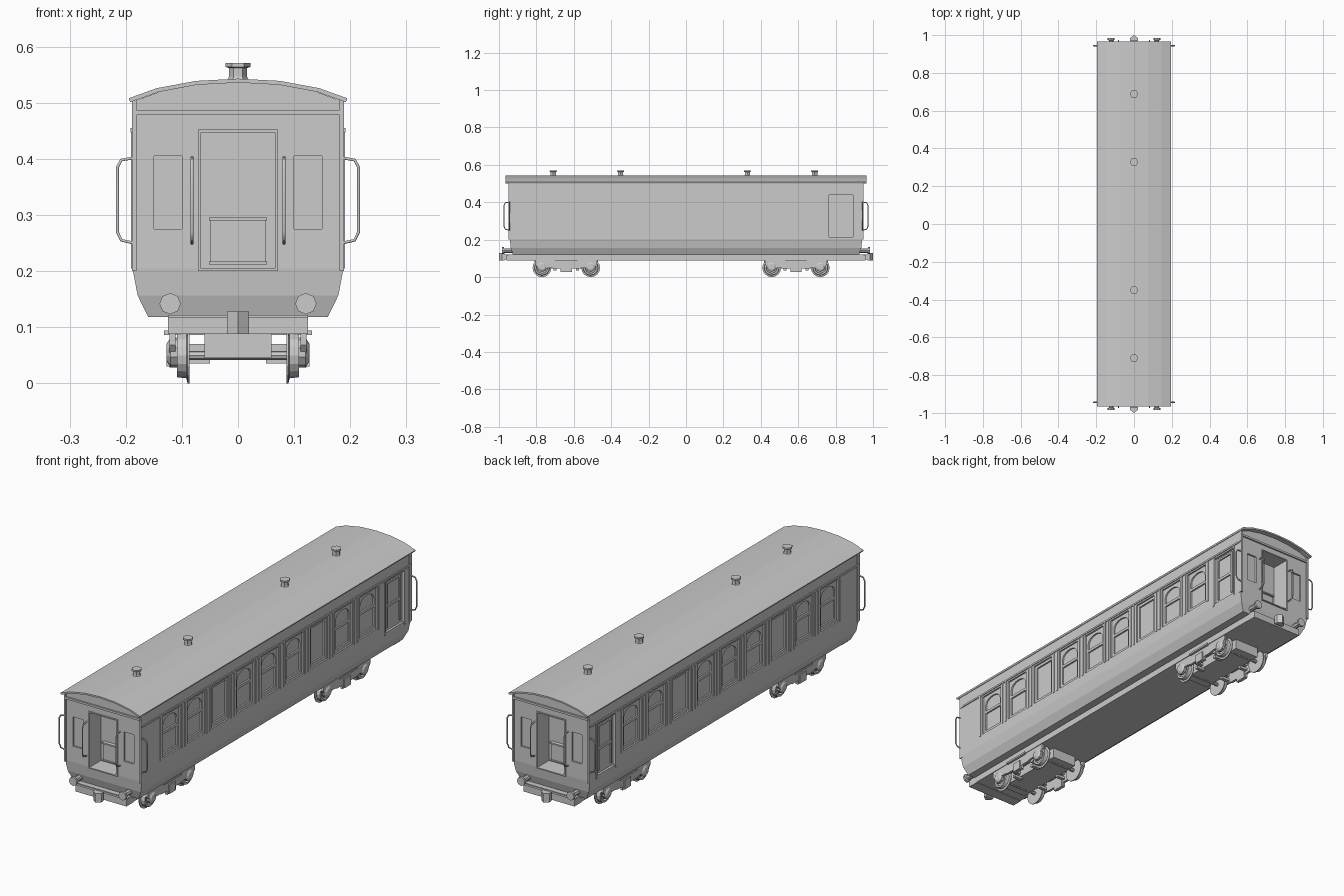
import bpy, bmesh, math
from mathutils import Vector

if "Cube" in bpy.data.objects:
    bpy.data.objects.remove(bpy.data.objects["Cube"])

def finish(name, bm):
    bmesh.ops.recalc_face_normals(bm, faces=bm.faces[:])
    me = bpy.data.meshes.new(name)
    bm.to_mesh(me)
    bm.free()
    ob = bpy.data.objects.new(name, me)
    bpy.context.collection.objects.link(ob)
    return ob

def add_box(bm, x0, x1, y0, y1, z0, z1):
    v = [bm.verts.new((x, y, z)) for x in (x0, x1) for y in (y0, y1) for z in (z0, z1)]
    for f in ((0, 1, 3, 2), (4, 6, 7, 5), (0, 4, 5, 1), (2, 3, 7, 6), (0, 2, 6, 4), (1, 5, 7, 3)):
        bm.faces.new([v[i] for i in f])

def boxes(name, lst):
    bm = bmesh.new()
    for b in lst:
        add_box(bm, *b)
    return finish(name, bm)

def loft(name, rings):
    bm = bmesh.new()
    vs = [[bm.verts.new(p) for p in r] for r in rings]
    n = len(vs[0])
    for a, b in zip(vs, vs[1:]):
        for i in range(n):
            bm.faces.new((a[i], a[(i + 1) % n], b[(i + 1) % n], b[i]))
    bm.faces.new(vs[0])
    bm.faces.new(vs[-1])
    return finish(name, bm)

def lathe(name, centre, axis, profile, n):
    """Turned part: profile is (radius, offset along axis)."""
    c = Vector(centre)
    a = Vector(axis)
    u = Vector((0, 0, 1)) if abs(a.z) < .5 else Vector((1, 0, 0))
    w = a.cross(u)
    t = [2 * math.pi * k / n for k in range(n)]
    return loft(name, [[c + a * h + r * (u * math.cos(q) + w * math.sin(q)) for q in t] for r, h in profile])

def rail(name, pts, r=.003):
    cu = bpy.data.curves.new(name, 'CURVE')
    cu.dimensions = '3D'
    cu.bevel_depth = r
    cu.bevel_resolution = 1
    cu.use_fill_caps = True
    sp = cu.splines.new('POLY')
    sp.points.add(len(pts) - 1)
    for p, q in zip(sp.points, pts):
        p.co = (*q, 1)
    bpy.context.collection.objects.link(bpy.data.objects.new(name, cu))

SIDES = (-1, 1)
def span(s, a, b):
    return tuple(sorted((s * a, s * b)))

# Carriage body, tucked in at the bottom
levels = [(.118, .16, .925), (.157, .179, .937), (.205, .188, .942), (.507, .188, .942)]
body = loft('carriage_body', [[(-x, -y, z), (x, -y, z), (x, y, z), (-x, y, z)] for z, x, y in levels])

# Recesses for windows, side doors and end doors
bays = [-.735 + .1725 * i for i in range(9)]
cuts = []
for s in SIDES:
    for c in bays:
        cuts.append((*span(s, .174, .25), c - .06, c + .06, .255, .44))
    cuts.append((*span(s, .178, .25), .765, .893, .215, .44))
    cuts.append((-.066, .066, *span(s, .865, 1.1), .205, .447))
    for t in SIDES:
        cuts.append((*span(t, .1, .15), *span(s, .934, 1.1), .275, .405))
cutter = boxes('recess_cutter', cuts)
cutter.hide_render = True
mod = body.modifiers.new('recesses', 'BOOLEAN')
mod.operation = 'DIFFERENCE'
mod.solver = 'EXACT'
mod.object = cutter
bpy.context.view_layer.objects.active = body
bpy.ops.object.modifier_apply(modifier='recesses')
bpy.data.objects.remove(cutter)

# Roof sheet and the curved end fillers below it
arc = [(.195, .508), (.145, .526), (.075, .539), (0, .543)]
arc = arc + [(-x, z) for x, z in arc[-2::-1]]
sheet = arc + [(x * .985, z - .007) for x, z in arc[::-1]]
loft('roof', [[(x, y, z) for x, z in sheet] for y in (-.965, .965)])
fill = [(x * .96, z - .006) for x, z in arc] + [(-.187, .495), (.187, .495)]
loft('roof_filler', [[(x, y, z) for x, z in fill] for y in (-.942, .942)])

# Six-sided roof vents
for y in (-.71, -.35, .328, .688):
    lathe('roof_vent', (0, y, 0), (0, 0, 1),
          [(.02, .535), (.016, .547), (.016, .562), (.022, .564), (.022, .571)], 6)

# Side window sashes, arched on most bays, with pillar beading
for s in SIDES:
    x0, x1 = span(s, .172, .181)
    frames = []
    for i, c in enumerate(bays):
        for t in SIDES:
            frames.append((x0, x1, *sorted((c + t * .06, c + t * .048)), .255, .44))
            frames.append((*span(s, .186, .191), c + t * .075 - .004, c + t * .075 + .004, .25, .45))
        frames.append((x0, x1, c - .05, c + .05, .255, .27))
        if i in (2, 6):
            frames.append((x0, x1, c - .05, c + .05, .428, .44))
            continue
        frames.append((x0, x1, c - .05, c + .05, .355, .367))
        arch = [(c + .048 * math.cos(math.pi * k / 8), .395 + .032 * math.sin(math.pi * k / 8)) for k in range(9)]
        arch += [(c - .048, .44), (c + .048, .44)]
        loft('arched_light', [[(x, y, z) for y, z in arch] for x in (x0, x1)])
    boxes('window_frames', frames)
    # Side mouldings, side door frame and lower door panel
    boxes('waist_and_cornice', [(*span(s, .185, .192), -.942, .942, .447, .455)])
    boxes('side_door', [(*span(s, .175, .184), .78, .788, .23, .43), (*span(s, .175, .184), .87, .878, .23, .43),
                        (*span(s, .175, .184), .788, .87, .32, .332), (*span(s, .175, .184), .788, .87, .422, .43),
                        (*span(s, .185, .191), .757, .765, .205, .448), (*span(s, .185, .191), .893, .901, .205, .448)])

for s in SIDES:
    # End cornice, corner posts, doorway surround and recessed door
    ends = [(-.182, .182, *span(s, .938, .949), .478, .487),
            (-.071, .071, *span(s, .938, .947), .447, .452),
            (-.071, .071, *span(s, .938, .947), .2, .205)]
    for t in SIDES:
        ends.append((*span(t, .181, .189), *span(s, .93, .948), .2, .505))
        ends.append((*span(t, .066, .071), *span(s, .938, .947), .205, .447))
    boxes('end_mouldings', ends)
    boxes('end_door_panel', [(-.05, .05, *span(s, .86, .872), .217, .29),
                             (-.052, .052, *span(s, .86, .882), .29, .296),
                             (-.052, .052, *span(s, .86, .878), .212, .217)])
    # Headstock and coupler
    boxes('buffer_beam', [(-.125, .125, *span(s, .91, .96), .088, .118)])
    boxes('coupler', [(-.012, .012, *span(s, .95, .98), .095, .12)])
    loft('coupler_head', [[(x, s * y, z) for x, y in ((-.02, .97), (.02, .97), (.02, .985), (0, 1), (-.02, .985))]
                          for z in (.088, .128)])
    for t in SIDES:
        # Buffers
        lathe('buffer', (t * .121, 0, .142), (0, s, 0),
              [(.012, .925), (.012, .972), (.019, .974), (.019, .984)], 8)
        # Handrails on the end wall and on the corner
        rail('end_handrail', [(t * .082, s * y, z) for y, z in
                              ((.94, .25), (.966, .256), (.972, .27), (.972, .385), (.966, .398), (.94, .402))])
        rail('corner_handrail', [(t * x, s * .944, z) for x, z in
                                 ((.185, .25), (.208, .255), (.215, .27), (.215, .385), (.208, .398), (.185, .402))])

# Underframe
boxes('underframe', [(-.125, .125, -.95, .95, .09, .122)])

# Bogies
for c in (-.64, .588):
    boxes('bogie_bolster', [(-.06, .06, c - .17, c + .17, .045, .092),
                            (-.132, .132, c - .06, c + .06, .086, .094)])
    for s in SIDES:
        outline = [(-.165, .092), (-.165, .068), (-.15, .05), (-.085, .05), (-.065, .045), (-.03, .045), (-.03, .028)]
        outline += [(-y, z) for y, z in outline[::-1]]
        loft('bogie_side_frame', [[(s * x, c + y, z) for y, z in outline] for x in (.111, .122)])
        boxes('bogie_spring', [(*span(s, .11, .127), c - .022, c + .022, .03, .07)])
        boxes('brake_bars', [(*span(s, .05, .09), c + d - .008, c + d + .008, z, z + .012)
                             for d in (-.06, .06) for z in (.035, .058)])
        for d in (-.13, .13):
            # Flanged wheel and axle box
            lathe('wheel', (0, c + d, .05), (s, 0, 0),
                  [(.05, .086), (.05, .09), (.041, .092), (.039, .109), (.03, .109), (.028, .1)], 16)
            lathe('axle_box', (0, c + d, .055), (s, 0, 0), [(.027, .108), (.027, .12), (.016, .127)], 10)
    for d in (-.13, .13):
        lathe('axle', (0, c + d, .05), (1, 0, 0), [(.008, -.1), (.008, .1)], 8)
